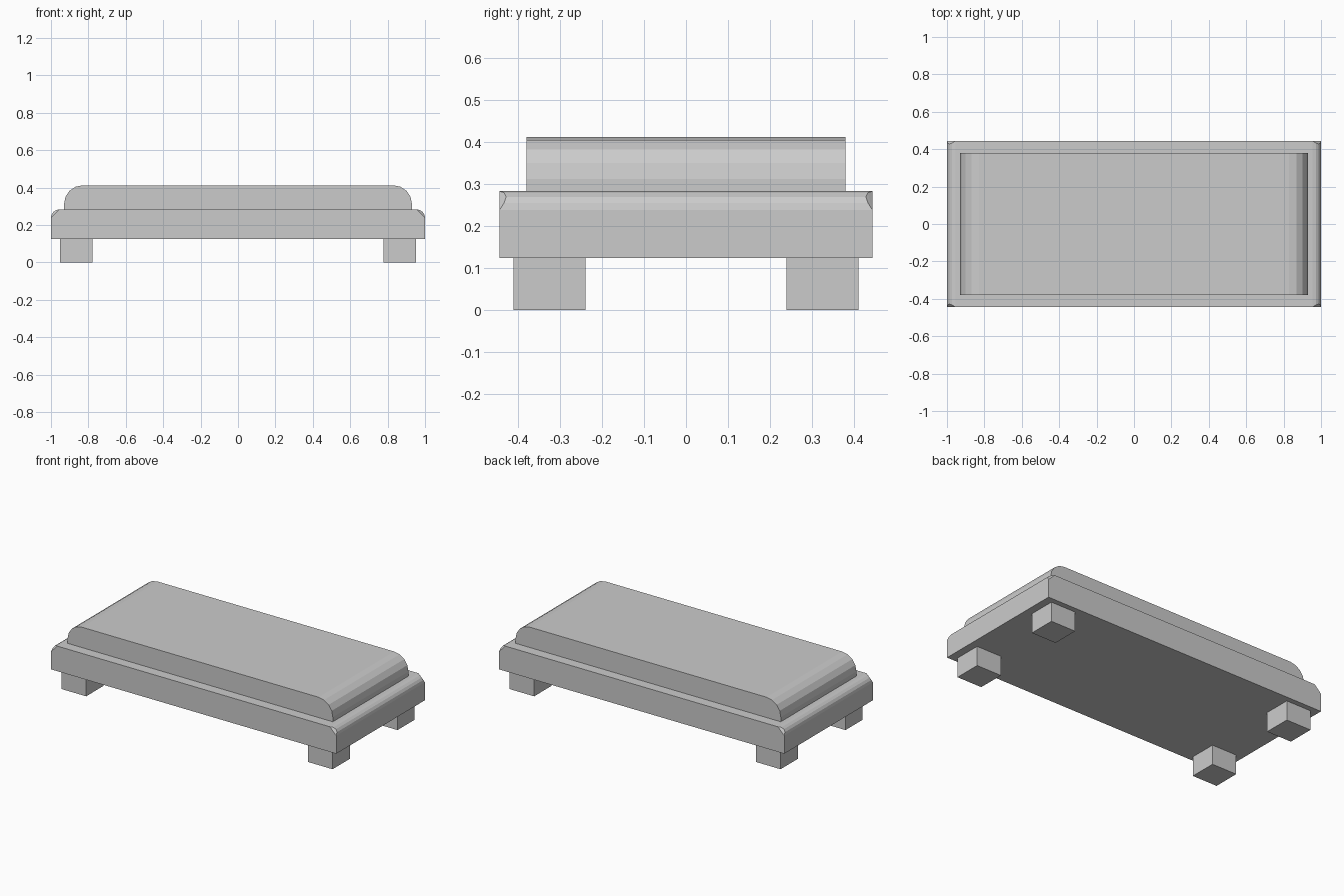
import bpy
import bmesh
from math import sin, cos, pi

cube = bpy.data.objects.get("Cube")
if cube:
    bpy.data.objects.remove(cube, do_unlink=True)

GREY = (0.6, 0.6, 0.6, 1)
grey = bpy.data.materials.new("plain_grey")
grey.diffuse_color = GREY
grey.use_nodes = True
grey.node_tree.nodes["Principled BSDF"].inputs["Base Color"].default_value = GREY


def finish(name, bm):
    bmesh.ops.recalc_face_normals(bm, faces=bm.faces)
    mesh = bpy.data.meshes.new(name)
    bm.to_mesh(mesh)
    bm.free()
    mesh.materials.append(grey)
    obj = bpy.data.objects.new(name, mesh)
    bpy.context.collection.objects.link(obj)
    return obj


def rounded_slab(name, half_x, half_y, bottom, top, radius, nick=0.0, steps=4):
    """Slab whose two short top edges are rounded; nick chips the arc ends."""
    arc = []
    for i in range(steps + 1):
        a = i / steps * pi / 2
        arc.append((half_x - radius + radius * cos(a),
                    top - radius + radius * sin(a), nick * sin(2 * a)))
    right = [(half_x, bottom, 0)] + arc
    profile = right + [(-x, z, n) for x, z, n in reversed(right)]
    bm = bmesh.new()
    front = [bm.verts.new((x, n - half_y, z)) for x, z, n in profile]
    back = [bm.verts.new((x, half_y - n, z)) for x, z, n in profile]
    count = len(profile)
    for i in range(count):
        j = (i + 1) % count
        bm.faces.new((front[i], front[j], back[j], back[i]))
    # End caps: one flat panel plus a chamfered chip at each rounded corner
    for ring in (front, back):
        if nick:
            first, last = ring[1:steps + 2], ring[steps + 2:-1]
            bm.faces.new((ring[0], first[0], first[-1], last[0], last[-1], ring[-1]))
            for chip in (first, last):
                for k in range(1, steps):
                    bm.faces.new((chip[0], chip[k], chip[k + 1]))
        else:
            bm.faces.new(ring)
    return finish(name, bm)


def block(name, centre, size):
    bm = bmesh.new()
    bmesh.ops.create_cube(bm, size=1)
    bmesh.ops.scale(bm, vec=size, verts=bm.verts)
    bmesh.ops.translate(bm, vec=centre, verts=bm.verts)
    return finish(name, bm)


# Base and the raised pad on top of it
rounded_slab("base", 1.0, 0.444, 0.124, 0.283, 0.045, nick=0.016)
rounded_slab("top_pad", 0.93, 0.379, 0.283, 0.412, 0.1)

# Four square feet
for side, sx in (("left", 1), ("right", -1)):
    for end, sy in (("front", -1), ("back", 1)):
        block(f"{end}_{side}_foot", (sx * 0.864, sy * 0.325, 0.062), (0.174, 0.172, 0.124))
